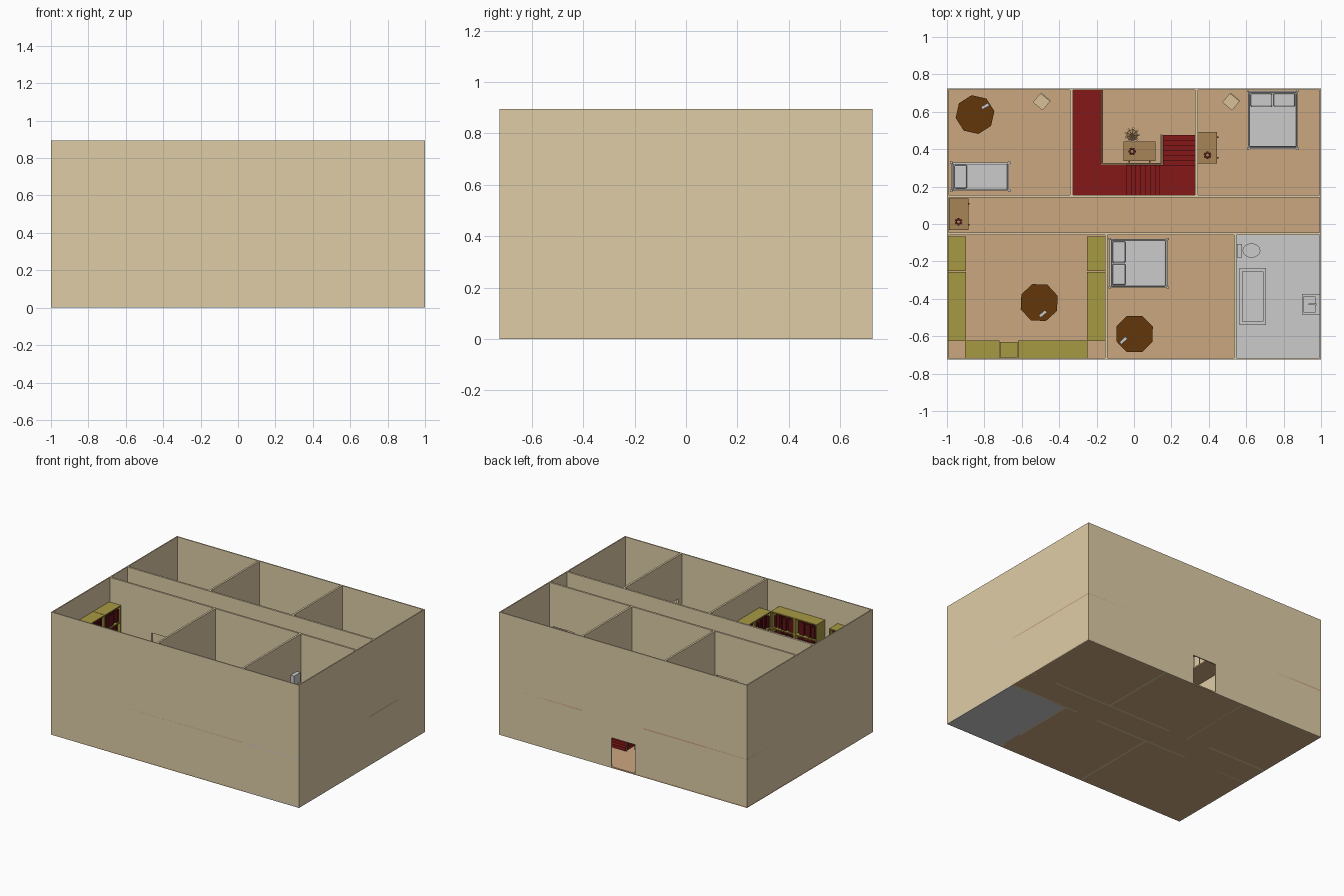
import bpy, bmesh, math, random
from mathutils import Matrix, Vector

if "Cube" in bpy.data.objects:
    bpy.data.objects.remove(bpy.data.objects["Cube"])
random.seed(4)
F1, F2, TOP = 0.01, 0.36, 0.895      # floor levels and wall top
HX, HY, T = 1.0, 0.725, 0.008        # outer half sizes, outer wall thickness


def mat(name, r, g, b):
    m = bpy.data.materials.new(name)
    m.diffuse_color = [(c / 255) ** 2.2 for c in (r, g, b)] + [1]
    m.use_nodes = True
    m.node_tree.nodes["Principled BSDF"].inputs["Base Color"].default_value = m.diffuse_color
    return m


WALL = mat("plaster", 221, 203, 165)
WOOD = mat("floor_wood", 202, 166, 126)
RED = mat("carpet", 132, 30, 30)
DARK = mat("dark_wood", 98, 58, 18)
DESK = mat("desk_wood", 166, 130, 88)
GREEN = mat("green_wood", 166, 152, 68)
BOOK = mat("book_red", 95, 26, 28)
PALE = mat("pale_wood", 216, 190, 150)


def place(x, y, z, rot=0):
    return Matrix.Translation((x, y, z)) @ Matrix.Rotation(math.radians(rot), 4, 'Z')


def finish(name, bm, col, M):
    me = bpy.data.meshes.new(name)
    bm.to_mesh(me)
    bm.free()
    ob = bpy.data.objects.new(name, me)
    ob.matrix_world = M
    if col:
        me.materials.append(col)
    bpy.context.collection.objects.link(ob)
    return ob


def part(name, col, boxes, M=Matrix(), bevel=0):
    """One object made of boxes given as x0,x1,y0,y1,z0,z1."""
    bm = bmesh.new()
    for x0, x1, y0, y1, z0, z1 in boxes:
        L = Matrix.Translation(((x0 + x1) / 2, (y0 + y1) / 2, (z0 + z1) / 2))
        bmesh.ops.create_cube(bm, size=1, matrix=L @ Matrix.Diagonal((x1 - x0, y1 - y0, z1 - z0, 1)))
    ob = finish(name, bm, col, M)
    if bevel:
        b = ob.modifiers.new("soft", 'BEVEL')
        b.width, b.segments = bevel, 2
    return ob


def cone(name, col, r0, r1, z0, z1, M, n=8, sy=1):
    bm = bmesh.new()
    L = Matrix.Translation((0, 0, (z0 + z1) / 2)) @ Matrix.Diagonal((1, sy, 1, 1))
    bmesh.ops.create_cone(bm, cap_ends=True, segments=n, radius1=r0, radius2=r1, depth=z1 - z0, matrix=L)
    return finish(name, bm, col, M)


def rod(name, col, p, q, r=0.004):
    d = Vector(q) - Vector(p)
    M = Matrix.Translation(p) @ d.to_track_quat('Z', 'Y').to_matrix().to_4x4()
    return cone(name, col, r, r, 0, d.length, M, 6)


def wall(name, axis, a0, a1, c0, c1, doors, z0, z1, base):
    """Straight wall from a0 to a1, split around door openings."""
    segs, a = [], a0
    for c, w in sorted(doors):
        segs += [(a, c - w / 2, z0, z1), (c - w / 2, c + w / 2, base + 0.22, z1)]
        a = c + w / 2
    segs.append((a, a1, z0, z1))
    part(name, WALL, [(s, e, c0, c1, l, h) if axis == 'x' else (c0, c1, s, e, l, h) for s, e, l, h in segs])


# walls of both storeys
D = 0.17
for fl, z0, z1, base in (("lower", 0, F2, 0), ("upper", F2, TOP, F2)):
    wall(fl + "_front_wall", 'x', -HX, HX, -HY, -HY + T, [], z0, z1, base)
    wall(fl + "_back_wall", 'x', -HX, HX, HY - T, HY, [(0, 0.19)] if z0 == 0 else [], z0, z1, base)
    for s in (-1, 1):
        a, b = sorted((s * HX, s * (HX - T)))
        wall(fl + "_side_wall", 'y', -HY + T, HY - T, a, b, [], z0, z1, base)
        a, b = sorted((s * 0.327, s * 0.341))
        wall(fl + "_room_wall", 'y', 0.155, HY - T, a, b, [], z0, z1, base)
    wall(fl + "_hall_north", 'x', -HX + T, HX - T, 0.141, 0.155, [(-0.44, D), (-0.25, 0.14), (0.88, D)], z0, z1, base)
    wall(fl + "_hall_south", 'x', -HX + T, HX - T, -0.06, -0.046, [(-0.57, D), (0.36, D)], z0, z1, base)
    wall(fl + "_library_wall", 'y', -HY + T, -0.06, -0.155, -0.141, [], z0, z1, base)
    wall(fl + "_bath_wall", 'y', -HY + T, -0.06, 0.535, 0.549, [(-0.6, 0.15)], z0, z1, base)

# floors, with an opening for the stairs
part("ground_floor", WOOD, [(-HX, 0.549, -HY, HY, 0, F1), (0.549, HX, -0.06, HY, 0, F1)])
part("upper_floor", WOOD, [(-HX, 0.549, -HY, 0.155, F2 - 0.01, F2), (0.549, HX, -0.06, 0.155, F2 - 0.01, F2),
     (-HX, -0.165, 0.155, HY, F2 - 0.01, F2), (-0.165, -0.04, 0.155, 0.32, F2 - 0.01, F2),
     (0.33, HX, 0.155, HY, F2 - 0.01, F2)])
for z in (0, F2 - 0.01):
    part("bathroom_floor", None, [(0.549, HX, -HY, -0.06, z, z + 0.01)])

# stairs: flight, landing, flight, then the red landing carpet
h = (F2 - F1) / 15
steps = [(0.155, 0.326, 0.315, 0.475 - i * 0.0267, 0.002, F1 + (i + 1) * h) for i in range(6)]
steps.append((0.14, 0.326, 0.156, 0.315, 0.002, F1 + 7 * h))
steps += [(-0.04, 0.14 - i * 0.0257, 0.156, 0.315, 0.002, F1 + (8 + i) * h) for i in range(7)]
part("stairs", RED, steps)
part("landing_carpet", RED, [(-0.326, -0.175, 0.156, HY - T, F2, F2 + 0.003),
                             (-0.175, -0.04, 0.156, 0.315, F2, F2 + 0.003)])
R = 0.09
path = [((-0.17, 0.715, F2), (-0.17, 0.322, F2), 8), ((-0.17, 0.322, F2), (-0.04, 0.322, F2), 3),
        ((-0.04, 0.322, F2), (0.147, 0.322, F1 + 7 * h), 6), ((0.147, 0.322, F1 + 7 * h), (0.147, 0.475, F1), 5)]
for p, q, n in path:
    p, q = Vector(p), Vector(q)
    up = Vector((0, 0, R))
    rod("handrail", WOOD, p + up, q + up, 0.006)
    for i in range(n + 1):
        s = p.lerp(q, i / n)
        rod("baluster", WOOD, s, s + up, 0.003)


def bed(M, w, l, pillows):
    part("bed_frame", None, [(-w/2, w/2, -l/2, l/2, 0.03, 0.05), (-w/2, w/2, l/2 - 0.01, l/2, 0.03, 0.13),
         (-w/2, w/2, -l/2, -l/2 + 0.008, 0.03, 0.08)]
         + [(sx * w/2 - 0.006, sx * w/2 + 0.006, sy * l/2 - 0.006, sy * l/2 + 0.006, 0, 0.11 + sy * 0.03)
            for sx in (-1, 1) for sy in (-1, 1)], M)
    part("mattress", None, [(-w/2 + 0.006, w/2 - 0.006, -l/2 + 0.01, l/2 - 0.01, 0.05, 0.08)], M, 0.006)
    pw = (w - 0.02) / pillows
    for i in range(pillows):
        x = -w/2 + 0.01 + i * pw
        part("pillow", None, [(x + 0.003, x + pw - 0.003, l/2 - 0.085, l/2 - 0.015, 0.08, 0.1)], M, 0.008)


def desk(M):
    part("desk", DESK, [(-0.085, 0.085, -0.052, 0.052, 0.11, 0.12), (-0.08, -0.03, -0.045, 0.048, 0.01, 0.11),
         (0.03, 0.08, -0.045, 0.048, 0.01, 0.11), (-0.03, 0.03, 0.04, 0.048, 0.05, 0.11)], M)
    part("desk_knobs", DARK, [(x - 0.004, x + 0.004, -0.058, -0.045, z, z + 0.008)
         for x in (-0.055, 0.055) for z in (0.03, 0.06, 0.09)], M)
    V = M @ Matrix.Translation((-0.04, 0, 0.12))
    cone("vase", DESK, 0.01, 0.014, 0, 0.035, V)
    for k in range(6):
        a = k * math.pi / 3
        part("flower", BOOK, [(-0.006, 0.006, -0.006, 0.006, 0.035, 0.05)],
             V @ place(0.014 * math.cos(a), 0.014 * math.sin(a), 0, 60 * k))


def round_table(x, y, z, rot, dx, dy, r=0.105):
    M = place(x, y, z, rot)
    cone("table_top", DARK, r, r, 0.11, 0.122, M)
    cone("table_post", DARK, 0.018, 0.018, 0.01, 0.11, M)
    cone("table_foot", DARK, 0.06, 0.03, 0, 0.012, M)
    part("table_tool", None, [(-0.022, 0.022, -0.008, 0.008, 0, 0.01)], place(x + dx, y + dy, z + 0.122, rot + 20))


def chair(M):
    part("chair", PALE, [(-0.034, 0.034, -0.034, 0.034, 0.065, 0.073), (-0.034, 0.034, 0.028, 0.034, 0.1, 0.15)]
         + [(x - 0.004, x + 0.004, y - 0.004, y + 0.004, 0, 0.15 if y > 0 else 0.065)
            for x in (-0.03, 0.03) for y in (-0.03, 0.03)], M)


def bookshelf(M, w=0.185, d=0.095, H=0.36):
    t, rows = 0.008, 3
    part("bookshelf", GREEN, [(-w/2, -w/2 + t, 0, d, 0, H), (w/2 - t, w/2, 0, d, 0, H), (-w/2, w/2, 0, 0.006, 0, H)]
         + [(-w/2, w/2, 0, d, i * (H - t) / rows, i * (H - t) / rows + t) for i in range(rows + 1)], M)
    books = []
    for i in range(rows):
        x, z = -w/2 + t, i * (H - t) / rows + t
        while x < w/2 - t - 0.014:
            b = random.uniform(0.01, 0.02)
            books.append((x, min(x + b, w/2 - t) - 0.001, 0.006, random.uniform(0.07, 0.088), z, z + random.uniform(0.08, 0.105)))
            x += b
    part("books", BOOK, books, M)


# upper rooms
bed(place(-0.822, 0.253, F2, 90), 0.15, 0.31, 1)
bed(place(0.742, 0.557, F2), 0.265, 0.31, 2)
bed(place(0.025, -0.21, F2, 90), 0.26, 0.31, 2)
desk(place(0.393, 0.408, F2, 90))
desk(place(-0.938, 0.052, F2, 90))
desk(place(0.03, 0.388, F1))
round_table(-0.85, 0.585, F2, 10, 0.055, 0.045)
round_table(-0.507, -0.42, F2, 20, 0.02, -0.06)
round_table(0.003, -0.588, F2, 22, -0.06, -0.035)
chair(place(-0.493, 0.655, F2, -40))
chair(place(0.52, 0.655, F2, -40))
for y in (-0.16, -0.348, -0.533):
    bookshelf(place(-0.992, y, F2, -90))
    bookshelf(place(-0.156, y, F2, 90))
for x in (-0.812, -0.527, -0.342):
    bookshelf(place(x, -0.717, F2))
part("low_cabinet", GREEN, [(-0.717, -0.623, -0.715, -0.63, F2, F2 + 0.15), (-0.71, -0.63, -0.71, -0.635, F2 + 0.15, F2 + 0.157)])

# coat stand in the entrance
S = place(-0.01, 0.475, F1)
cone("stand_pole", DESK, 0.006, 0.006, 0, 0.2, S)
cone("stand_foot", DESK, 0.03, 0.01, 0, 0.015, S)
for k in range(9):
    a = k * math.tau / 9
    tip = Vector((-0.01 + 0.036 * math.cos(a), 0.475 + 0.036 * math.sin(a), 0.2))
    rod("stand_arm", PALE, (-0.01, 0.475, 0.19), tip, 0.002)
    cone("stand_hook", PALE, 0.006, 0.006, 0, 0.01, Matrix.Translation(tip))

# bathroom: tub, toilet, sink
part("bathtub", None, [(0.565, 0.705, -0.54, -0.235, F2, F2 + 0.02), (0.565, 0.58, -0.54, -0.235, F2 + 0.02, F2 + 0.1),
     (0.69, 0.705, -0.54, -0.235, F2 + 0.02, F2 + 0.1), (0.58, 0.69, -0.54, -0.522, F2 + 0.02, F2 + 0.1),
     (0.58, 0.69, -0.253, -0.235, F2 + 0.02, F2 + 0.1)])
W = place(0.628, -0.142, F2)
cone("toilet_base", None, 0.025, 0.045, 0, 0.075, W, 16, 0.8)
cone("toilet_lid", None, 0.048, 0.048, 0.075, 0.085, W, 16, 0.8)
part("toilet_tank", None, [(-0.078, -0.05, -0.036, 0.036, 0.21, 0.28), (-0.075, -0.065, -0.006, 0.006, 0.05, 0.21)], W)
K = place(0.942, -0.43, F2)
part("sink", None, [(-0.045, 0.05, -0.055, 0.055, 0.11, 0.125), (-0.045, -0.033, -0.055, 0.055, 0.125, 0.15),
     (0.025, 0.05, -0.055, 0.055, 0.125, 0.15), (-0.033, 0.025, -0.055, -0.043, 0.125, 0.15),
     (-0.033, 0.025, 0.043, 0.055, 0.125, 0.15), (-0.01, 0.03, -0.004, 0.004, 0.165, 0.172), (0.025, 0.035, -0.006, 0.006, 0.15, 0.175)], K)
cone("sink_post", None, 0.025, 0.018, 0, 0.11, K)

# ground floor: kitchen and sitting room
part("kitchen_counter", None, [(-0.99, -0.91, 0.16, 0.715, 0.002, 0.13), (-0.48, -0.35, 0.64, 0.715, 0.002, 0.13)])
part("kitchen_table", None, [(-0.7, -0.5, 0.32, 0.44, 0.11, 0.122)] + [(x, x + 0.012, y, y + 0.012, F1, 0.11)
     for x in (-0.695, -0.517) for y in (0.325, 0.423)])
part("sofa", GREEN, [(-0.11, 0.29, -0.64, -0.53, 0.002, 0.07), (-0.11, 0.29, -0.66, -0.63, 0.002, 0.14),
     (-0.13, -0.1, -0.66, -0.53, 0.002, 0.1), (0.28, 0.31, -0.66, -0.53, 0.002, 0.1)])
